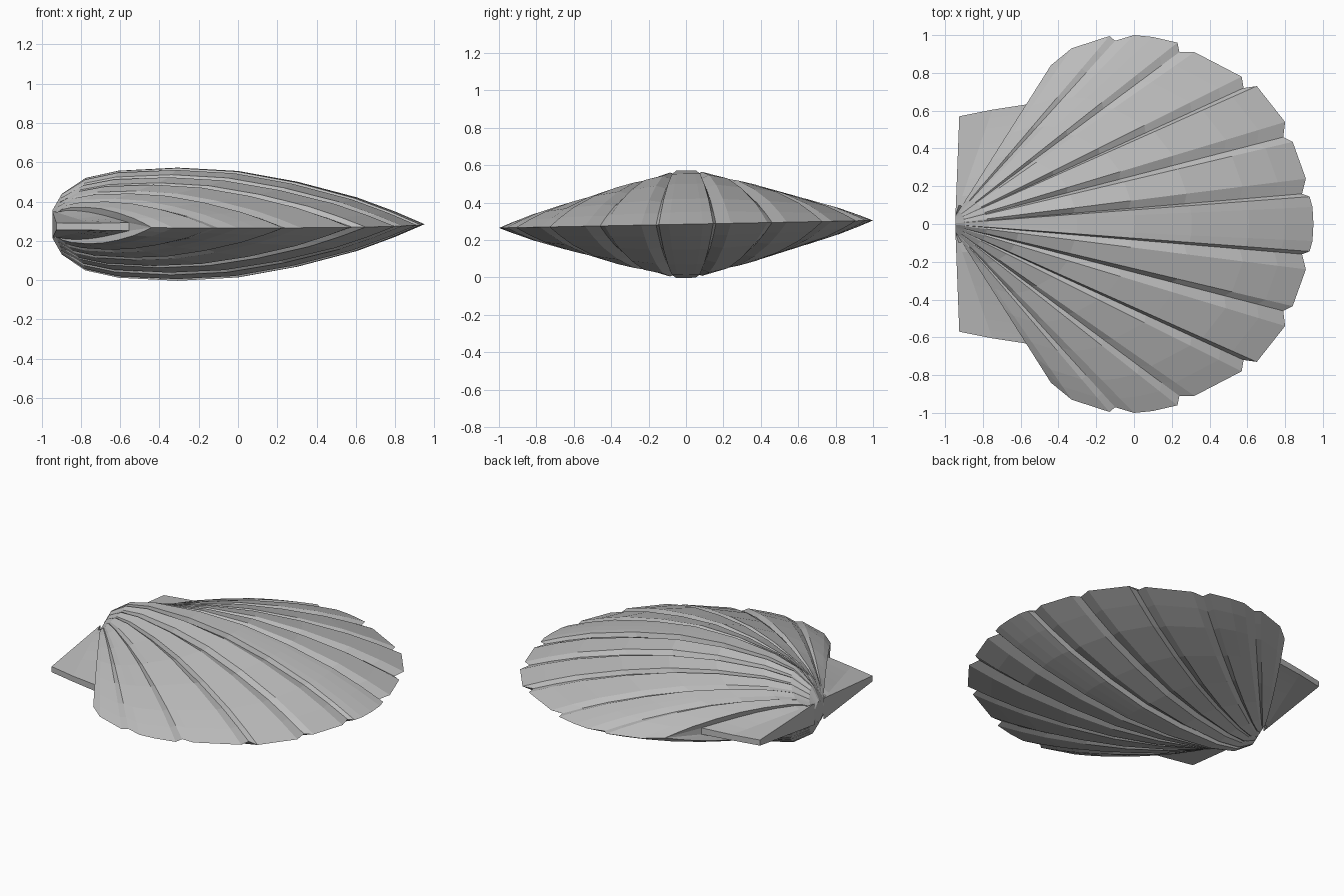
import bpy, bmesh, math

if "Cube" in bpy.data.objects:
    bpy.data.objects.remove(bpy.data.objects["Cube"])

MID = 0.285      # height of the seam between both valves
TILT = 0.02      # slight roll of the whole shell
APEX_X = -0.945

shell_grey = bpy.data.materials.new("shell grey")
shell_grey.diffuse_color = (0.5, 0.5, 0.5, 1)
shell_grey.use_nodes = True
shell_grey.node_tree.nodes["Principled BSDF"].inputs["Base Color"].default_value = shell_grey.diffuse_color

# Half of the scalloped rim: x, y, kind (0 rib, 1 groove, 2 notch, 3 hinge ear)
RIM = [(0.95, 0.0, 0), (0.945, 0.09, 0), (0.93, 0.145, 0), (0.89, 0.16, 1),
       (0.91, 0.24, 0), (0.84, 0.435, 0), (0.79, 0.46, 1),
       (0.80, 0.54, 0), (0.65, 0.73, 0), (0.58, 0.72, 1),
       (0.57, 0.78, 0), (0.32, 0.91, 0), (0.24, 0.91, 1),
       (0.23, 0.96, 0), (0.10, 0.99, 0), (0.0, 1.0, 0), (-0.10, 0.97, 1),
       (-0.13, 0.995, 0), (-0.33, 0.93, 0), (-0.44, 0.84, 0),
       (-0.555, 0.635, 2), (-0.75, 0.605, 3), (-0.925, 0.57, 3)]
RAYS = [(x, -y, k) for x, y, k in reversed(RIM[1:])] + RIM

# Half-height of the valve from hinge to rim
PROFILE = [(0, 0.07), (0.026, 0.155), (0.09, 0.235), (0.18, 0.272), (0.34, 0.287),
           (0.5, 0.27), (0.66, 0.215), (0.82, 0.135), (0.92, 0.065), (1, 0)]


def profile(t):
    for (a, ha), (b, hb) in zip(PROFILE, PROFILE[1:]):
        if t <= b:
            return ha + (hb - ha) * (t - a) / (b - a)
    return 0


def half_height(t, ang, kind):
    if kind == 3:                                   # thin ear plate
        return 0.018 + 0.05 * (1 - t)
    if kind == 2:                                   # notch between body and ear
        return max(0.018, 0.3 * profile(0.85 * t) * (1 - 0.4 * t))
    g = min(1, 1.06 - 0.0125 * math.degrees(abs(ang)))
    if kind == 1:                                   # groove between ribs
        g *= 1 - 0.1 * min(1, t / 0.2)
    return g * profile(t)


# Ribbed valves and ears: a fan of rays, mirrored above and below the seam
bm = bmesh.new()
N = len(PROFILE)
grids = []
for side in (1, -1):
    grid = []
    for x, y, kind in RAYS:
        ang = math.atan2(y, x - APEX_X)
        sx, sy = APEX_X, 0.05 * math.sin(ang)
        grid.append([bm.verts.new((sx + (x - sx) * t, sy + (y - sy) * t,
                                   side * half_height(t, ang, kind)))
                     for t, _ in PROFILE])
    grids.append(grid)
    for a, b in zip(grid, grid[1:]):
        for k in range(N - 1):
            bm.faces.new((a[k], a[k + 1], b[k + 1], b[k]))
up, low = grids

# Close the hinge end, the ear edges and the straight back edge
for i in range(len(RAYS) - 1):
    bm.faces.new((up[i][0], up[i + 1][0], low[i + 1][0], low[i][0]))
    if max(RAYS[i][2], RAYS[i + 1][2]) >= 2:
        bm.faces.new((up[i][-1], up[i + 1][-1], low[i + 1][-1], low[i][-1]))
for i in (0, -1):
    for k in range(N - 1):
        bm.faces.new((up[i][k], up[i][k + 1], low[i][k + 1], low[i][k]))

bmesh.ops.remove_doubles(bm, verts=bm.verts, dist=0.0005)
bmesh.ops.recalc_face_normals(bm, faces=bm.faces)
for v in bm.verts:
    v.co.z += MID + TILT * v.co.y
me = bpy.data.meshes.new("scallop_shell")
bm.to_mesh(me)
bm.free()
me.materials.append(shell_grey)
bpy.context.collection.objects.link(bpy.data.objects.new("scallop_shell", me))
